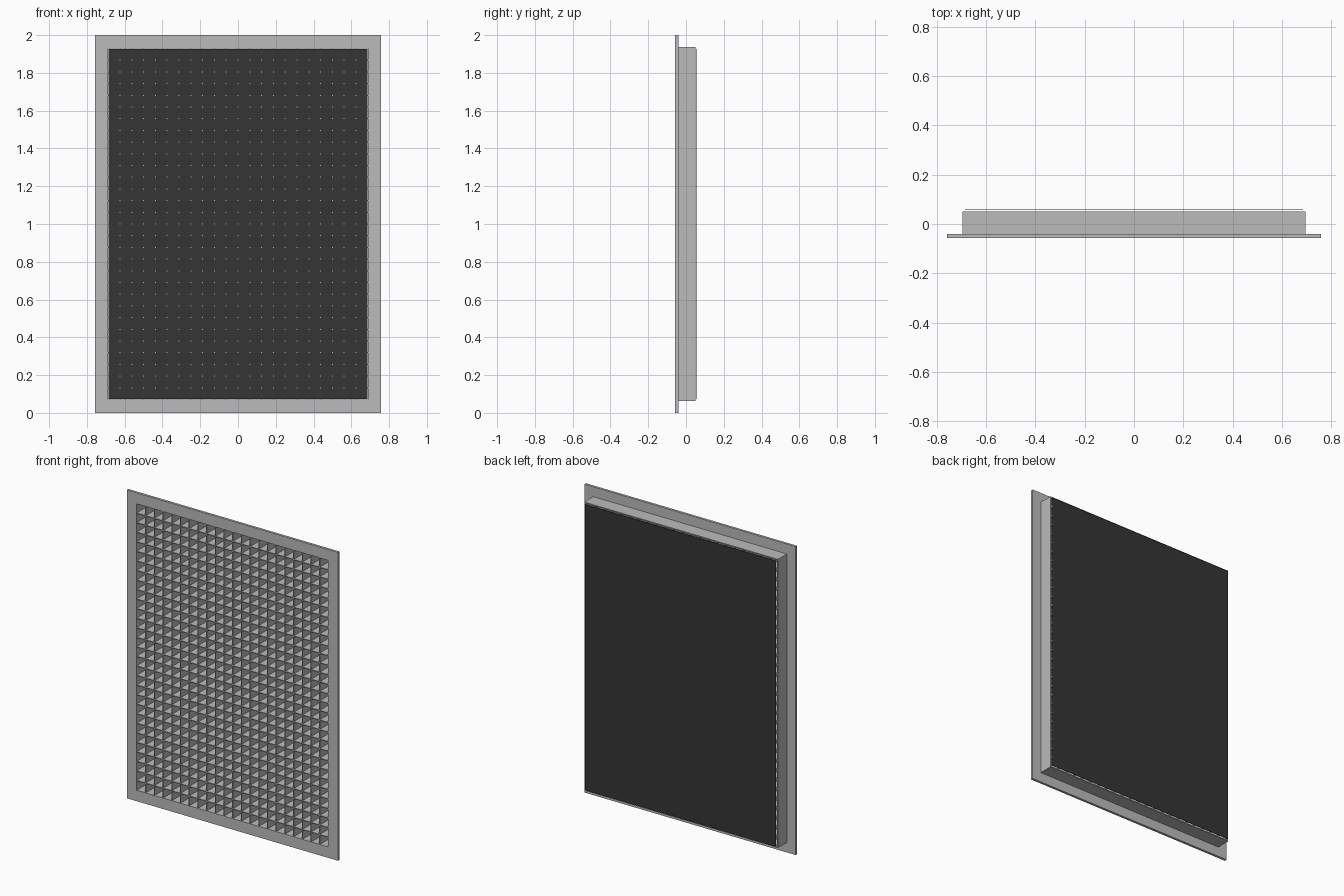
import bpy

# Remove the default cube
cube = bpy.data.objects.get("Cube")
if cube:
    bpy.data.objects.remove(cube, do_unlink=True)


def make_material(name, colour):
    mat = bpy.data.materials.new(name)
    mat.use_nodes = True
    mat.diffuse_color = colour
    mat.node_tree.nodes["Principled BSDF"].inputs["Base Color"].default_value = colour
    return mat


aluminium = make_material("aluminium grey", (0.5, 0.5, 0.5, 1))
black = make_material("matte black", (0.035, 0.035, 0.035, 1))

MID = 1.0                             # height of the panel centre
OPEN_X, OPEN_Z = 0.687, 0.929         # half size of the opening
FRONT, FLANGE_BACK, NECK_BACK = -0.057, -0.041, 0.050
COLUMNS, ROWS, BAR = 22, 30, 0.005


def make_object(name, verts, faces, mat):
    mesh = bpy.data.meshes.new(name)
    mesh.from_pydata(verts, [], faces)
    mesh.materials.append(mat)
    obj = bpy.data.objects.new(name, mesh)
    bpy.context.collection.objects.link(obj)
    return obj


def box(name, x, y, z, mat):
    """Box from (low, high) ranges."""
    verts = [(a, b, c) for a in x for b in y for c in z]
    faces = [(0, 1, 3, 2), (4, 6, 7, 5), (0, 4, 5, 1),
             (2, 3, 7, 6), (0, 2, 6, 4), (1, 5, 7, 3)]
    return make_object(name, verts, faces, mat)


def ring(name, half_x, half_z, y, mat):
    """Rectangular frame around the opening, with four mitred sides."""
    corners = [(-1, -1), (1, -1), (1, 1), (-1, 1)]
    verts = [(sx * hx, depth, MID + sz * hz)
             for depth in y
             for hx, hz in ((half_x, half_z), (OPEN_X, OPEN_Z))
             for sx, sz in corners]
    faces = []
    for i in range(4):
        j = (i + 1) % 4
        faces += [(i, j, j + 4, i + 4),
                  (i + 8, i + 12, j + 12, j + 8),
                  (i, i + 8, j + 8, j),
                  (i + 4, j + 4, j + 12, i + 12)]
    return make_object(name, verts, faces, mat)


def repeat(obj, count, offset):
    mod = obj.modifiers.new("Repeat", "ARRAY")
    mod.use_relative_offset = False
    mod.use_constant_offset = True
    mod.constant_offset_displace = offset
    mod.count = count


# Face flange and the neck behind it
ring("face_flange", 0.758, 1.0, (FRONT, FLANGE_BACK), aluminium)
ring("duct_neck", 0.695, 0.936, (FLANGE_BACK, NECK_BACK), aluminium)

# Egg-crate core: upright and level blades, crossing through each other
step_x = 2 * OPEN_X / COLUMNS
step_z = 2 * OPEN_Z / ROWS
core_depth = (FRONT + 0.001, NECK_BACK - 0.002)
first_x = step_x - OPEN_X
first_z = MID - OPEN_Z + step_z
upright = box("upright_blades", (first_x - BAR / 2, first_x + BAR / 2), core_depth,
              (MID - OPEN_Z, MID + OPEN_Z), aluminium)
repeat(upright, COLUMNS - 1, (step_x, 0, 0))
level = box("level_blades", (-OPEN_X, OPEN_X), core_depth,
            (first_z - BAR / 2, first_z + BAR / 2), aluminium)
repeat(level, ROWS - 1, (0, 0, step_z))

# Thin black backing sheet, just clear of the neck
box("backing_sheet", (-0.685, 0.685), (0.056, 0.058),
    (MID - 0.927, MID + 0.927), black)
